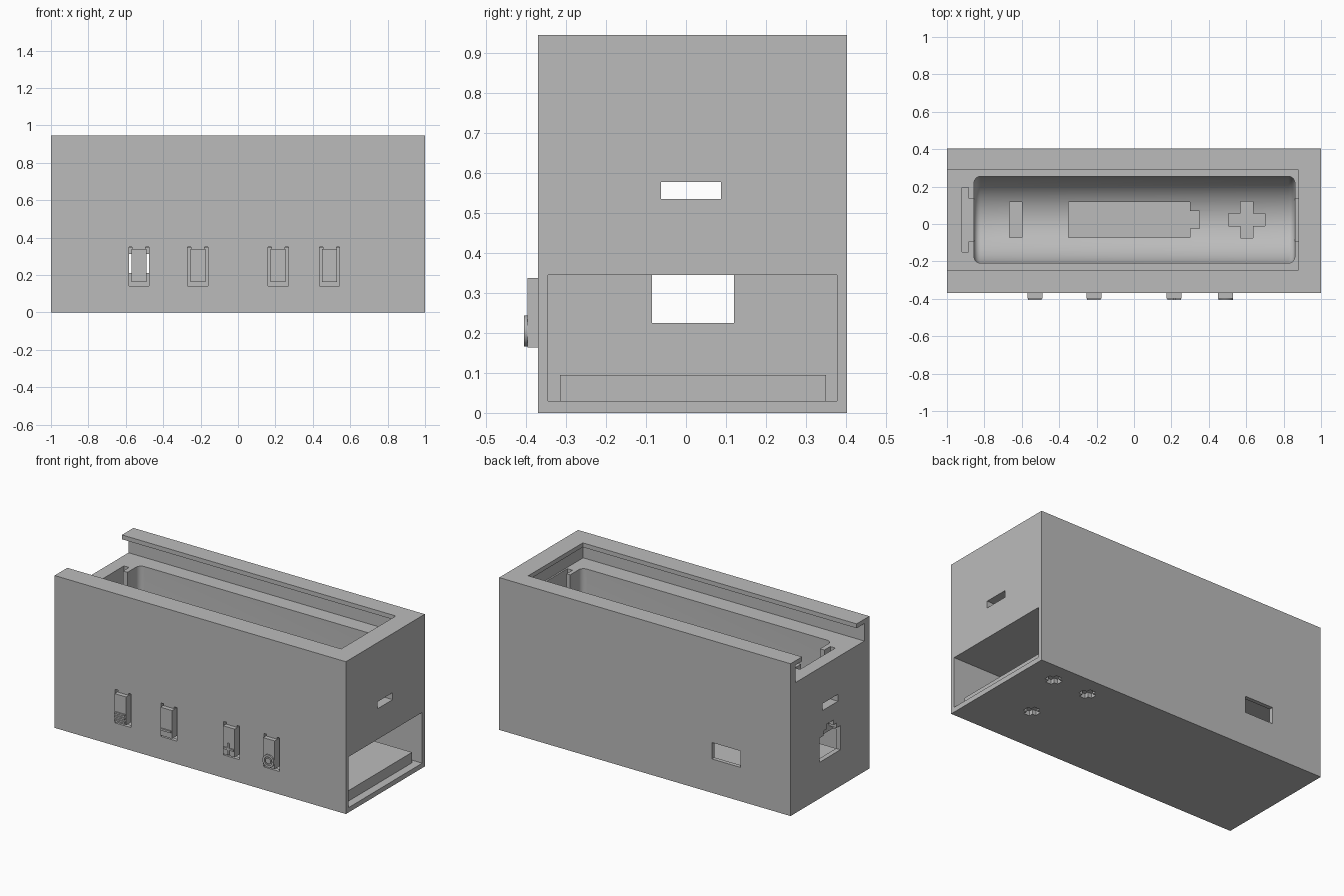
import bpy, bmesh, math
from mathutils import Matrix, Vector

cube = bpy.data.objects.get("Cube")
if cube:
    bpy.data.objects.remove(cube, do_unlink=True)

grey = bpy.data.materials.new("plain grey")
grey.use_nodes = True
tone = (0.5, 0.5, 0.5, 1)
grey.diffuse_color = tone
grey.node_tree.nodes["Principled BSDF"].inputs["Base Color"].default_value = tone

MID = 0.0225            # y of the battery axis
FRONT, BACK = -0.37, 0.403


def finish(name, bm):
    bmesh.ops.recalc_face_normals(bm, faces=bm.faces)
    mesh = bpy.data.meshes.new(name)
    bm.to_mesh(mesh)
    bm.free()
    mesh.materials.append(grey)
    ob = bpy.data.objects.new(name, mesh)
    bpy.context.collection.objects.link(ob)
    return ob


def box(name, x, y, z):
    bm = bmesh.new()
    size = Vector((x[1] - x[0], y[1] - y[0], z[1] - z[0]))
    mid = Vector((sum(x), sum(y), sum(z))) / 2
    bmesh.ops.create_cube(bm, size=1, matrix=Matrix.Translation(mid) @ Matrix.Diagonal(size).to_4x4())
    return finish(name, bm)


def prism(name, points, z):
    """Upright prism over an outline in x and y."""
    bm = bmesh.new()
    face = bm.faces.new([bm.verts.new((px, py, z[0])) for px, py in points])
    ext = bmesh.ops.extrude_face_region(bm, geom=[face])["geom"]
    verts = [v for v in ext if isinstance(v, bmesh.types.BMVert)]
    bmesh.ops.translate(bm, vec=(0, 0, z[1] - z[0]), verts=verts)
    return finish(name, bm)


def cut(target, cutter):
    cutter.hide_render = True
    mod = target.modifiers.new("cut", "BOOLEAN")
    mod.operation, mod.solver, mod.object = "DIFFERENCE", "EXACT", cutter
    bpy.context.view_layer.objects.active = target
    bpy.ops.object.modifier_apply(modifier=mod.name)
    bpy.data.objects.remove(cutter, do_unlink=True)


def cut_box(x, y, z):
    cut(body, box("cutter", x, y, z))


def well(x0, x1, radius, axis_z, top, fillet):
    """U-shaped trough with rounded ends, lofted along x."""
    steps, arcs = 6, 32
    ends = [(fillet * (1 - math.sin(a)), fillet * (1 - math.cos(a)))
            for a in [math.pi / 2 * i / steps for i in range(steps + 1)]]
    stations = [(x0 + d, o) for o, d in ends] + [(x1 - d, o) for o, d in reversed(ends)]
    bm = bmesh.new()
    rings = []
    for x, inset in stations:
        r = radius - inset
        pts = [(MID - r, top)]
        for i in range(arcs + 1):
            a = math.pi * (1 + i / arcs)
            pts.append((MID + r * math.cos(a), axis_z + r * math.sin(a)))
        pts.append((MID + r, top))
        rings.append([bm.verts.new((x, y, z)) for y, z in pts])
    for a, b in zip(rings, rings[1:]):
        for i in range(len(a)):
            j = (i + 1) % len(a)
            bm.faces.new((a[i], a[j], b[j], b[i]))
    bm.faces.new(rings[0])
    bm.faces.new(rings[-1])
    return finish("well_cutter", bm)


body = box("case_body", (-1, 1), (FRONT, BACK), (0, 0.945))

# circuit compartment, open at the right end
cut_box((-0.97, 1.1), (-0.345, 0.378), (0.03, 0.345))

# sliding lid opening and its side grooves
cut_box((-1.1, 0.93), (-0.32, 0.354), (0.81, 0.918))
cut_box((-1.1, 0.88), (-0.245, 0.29), (0.9, 1.1))

# battery well with contact pockets at both ends
cut(body, well(-0.855, 0.86, 0.232, 0.61, 0.85, 0.035))
for s in (-1, 1):
    cut_box(sorted((s * 0.84, s * 0.9)), (MID - 0.115, MID + 0.115), (0.47, 0.84))
    cut_box(sorted((s * 0.885, s * 0.92)), (MID - 0.173, MID + 0.173), (0.47, 0.84))

# wire slots in both ends
for s in (-1, 1):
    cut_box(sorted((s * 0.9, s * 1.1)), (-0.062, 0.088), (0.535, 0.578))

# battery marks sunk in the well floor
mark = (0.366, 0.46)
cut_box((-0.665, -0.6), (-0.073, 0.118), mark)
icon = [(-0.35, -0.073), (0.3, -0.073), (0.3, -0.025), (0.35, -0.025),
        (0.35, 0.07), (0.3, 0.07), (0.3, 0.118), (-0.35, 0.118)]
cut(body, prism("icon_cutter", icon, mark))


def plus(cx, cy, r, t):
    quarter = [(r, -t), (r, t), (t, t)]
    out = []
    for k in range(4):
        rot = Matrix.Rotation(k * math.pi / 2, 2)
        out += [tuple(rot @ Vector(p) + Vector((cx, cy))) for p in quarter]
    return out


cut(body, prism("plus_cutter", plus(0.603, MID, 0.097, 0.034), mark))

# stepped network socket in the left end
for half, top in ((0.103, 0.375), (0.065, 0.405), (0.035, 0.435)):
    cut_box((-1.1, -0.95), (0.0175 - half, 0.0175 + half), (0.225, top))

# power socket in the back
cut_box((-0.655, -0.46), (0.36, 0.5), (0.21, 0.312))

# three mounting holes in the base
for x, y in ((0.807, 0.276), (0.565, 0.276), (0.677, -0.065)):
    cut(body, prism("mount_cutter", plus(x, y, 0.045, 0.02), (-0.1, 0.05)))

# board support and board
box("board_support", (-0.95, 0.95), (-0.315, 0.35), (0.029, 0.066))
box("circuit_board", (-0.95, 0.95), (-0.315, 0.35), (0.065, 0.095))

# flexing front buttons, each hung from the top of its own slot
buttons = {"menu": -0.53, "minus": -0.215, "plus": 0.215, "power": 0.49}
for name, x in buttons.items():
    cut_box((x - 0.054, x + 0.054), (-0.5, -0.34), (0.142, 0.35))
    box(name + "_button", (x - 0.04, x + 0.04), (-0.397, -0.345), (0.163, 0.338))
    box(name + "_hinge", (x - 0.036, x + 0.036), (-0.37, -0.345), (0.33, 0.352))


def raised(name, x, z, w, h):
    box(name, (x - w, x + w), (-0.405, -0.396), (z - h, z + h))


# raised button symbols
for i in range(3):
    raised("menu_bar_%d" % (i + 1), buttons["menu"], 0.18 + 0.022 * i, 0.036, 0.005)
raised("minus_bar", buttons["minus"], 0.205, 0.035, 0.006)
raised("plus_bar", buttons["plus"], 0.205, 0.035, 0.006)
raised("plus_upright", buttons["plus"], 0.205, 0.006, 0.035)


def disc(name, r, y0, y1):
    bm = bmesh.new()
    place = Matrix.Translation((buttons["power"], (y0 + y1) / 2, 0.205)) @ Matrix.Rotation(math.pi / 2, 4, "X")
    bmesh.ops.create_cone(bm, cap_ends=True, segments=40, radius1=r, radius2=r,
                          depth=y1 - y0, matrix=place)
    return finish(name, bm)


ring = disc("power_ring", 0.039, -0.405, -0.396)
cut(ring, disc("ring_cutter", 0.026, -0.42, -0.39))
dot = disc("power_dot", 0.018, -0.405, -0.396)

# smooth curved faces, keep edges crisp
bpy.ops.object.select_all(action="DESELECT")
for ob in (body, ring, dot):
    ob.select_set(True)
bpy.context.view_layer.objects.active = body
bpy.ops.object.shade_smooth_by_angle(angle=math.radians(30))
